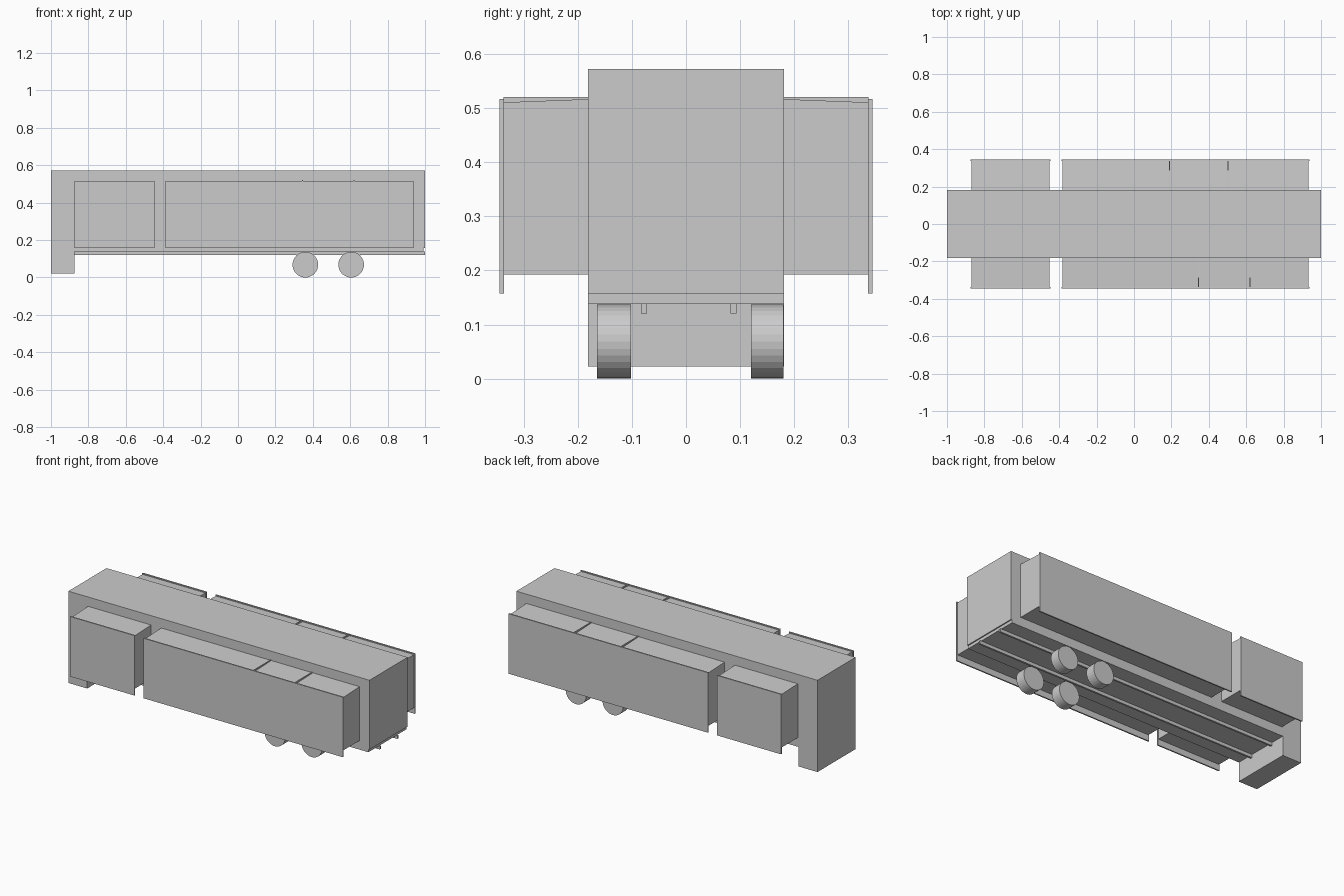
import bpy, bmesh, math

if "Cube" in bpy.data.objects:
    bpy.data.objects.remove(bpy.data.objects["Cube"])


def extrude_profile(name, pts, axis, a, b):
    """Prism from a 2D profile: axis 'x' uses (y, z) points, axis 'y' uses (x, z) points."""
    def place(p, t):
        return (t, p[0], p[1]) if axis == 'x' else (p[0], t, p[1])
    bm = bmesh.new()
    face = bm.faces.new([bm.verts.new(place(p, a)) for p in pts])
    moved = bmesh.ops.extrude_face_region(bm, geom=[face])['geom']
    for v in [g for g in moved if isinstance(g, bmesh.types.BMVert)]:
        v.co['xyz'.index(axis)] = b
    bmesh.ops.recalc_face_normals(bm, faces=bm.faces)
    mesh = bpy.data.meshes.new(name)
    bm.to_mesh(mesh)
    bm.free()
    obj = bpy.data.objects.new(name, mesh)
    bpy.context.collection.objects.link(obj)
    return obj


def box(name, x0, x1, y0, y1, z0, z1):
    return extrude_profile(name, [(x0, z0), (x1, z0), (x1, z1), (x0, z1)], 'y', y0, y1)


# Trailer body with the deep nose section
extrude_profile("trailer_body", [(-1, 0.022), (-0.875, 0.022), (-0.875, 0.157),
                                 (1, 0.157), (1, 0.573), (-1, 0.573)], 'y', -0.181, 0.181)

# Floor slab and chassis rails
box("floor_slab", -0.875, 0.993, -0.181, 0.181, 0.139, 0.157)
for y in (-0.078, 0.088):
    box("chassis_rail", -0.875, 1, y - 0.0055, y + 0.0055, 0.12, 0.139)

# Slide-out rooms on both sides: sloped-roof box, hanging outer panel
for side, s in (("front", -1), ("back", 1)):
    for size, x0, x1 in (("small", -0.873, -0.447), ("large", -0.387, 0.938)):
        room = [(0.181, 0.193), (0.337, 0.193), (0.337, 0.511), (0.181, 0.517)]
        extrude_profile(f"{side}_{size}_slide_room", [(s * y, z) for y, z in room],
                        'x', x0 + 0.004, x1 - 0.004)
        box(f"{side}_{size}_slide_panel", x0, x1, s * 0.337, s * 0.345, 0.157, 0.517)

# Thin seam ribs across the roofs of the large rooms
for s, xs in ((-1, (0.345, 0.62)), (1, (0.19, 0.503))):
    for x in xs:
        rib = [(0.181, 0.515), (0.338, 0.509), (0.338, 0.521), (0.181, 0.521)]
        extrude_profile("roof_rib", [(s * y, z) for y, z in rib], 'x', x - 0.003, x + 0.003)

# Tandem wheels
for x in (0.36, 0.605):
    for y0, y1 in ((-0.165, -0.102), (0.12, 0.18)):
        ring = [(x + 0.0685 * math.cos(math.tau * i / 32),
                 0.0685 + 0.0685 * math.sin(math.tau * i / 32)) for i in range(32)]
        extrude_profile("wheel", ring, 'y', y0, y1)
